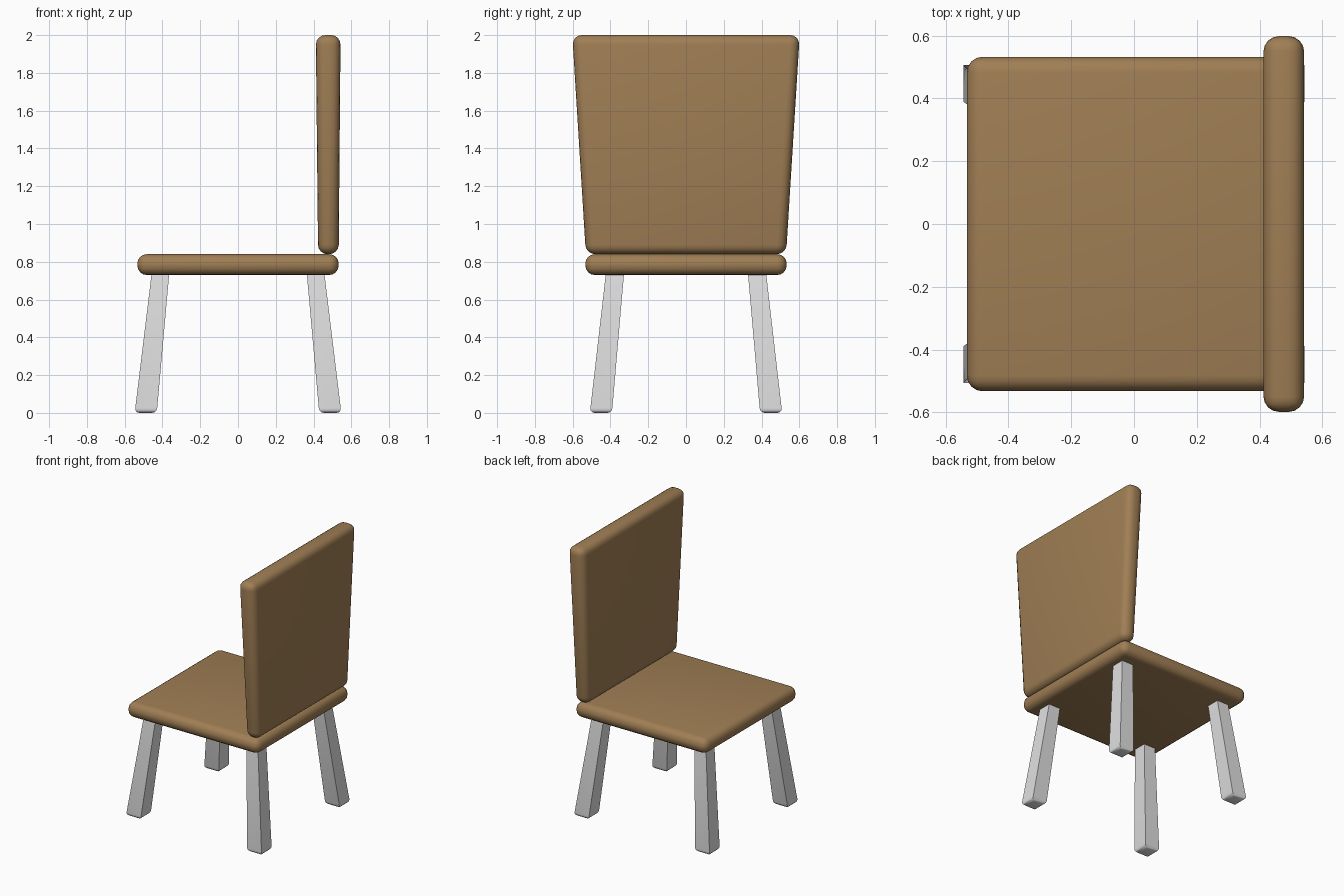
import bpy, math

if "Cube" in bpy.data.objects:
    bpy.data.objects.remove(bpy.data.objects["Cube"])


def material(name, color):
    m = bpy.data.materials.new(name)
    m.diffuse_color = (*color, 1)
    m.use_nodes = True
    m.node_tree.nodes["Principled BSDF"].inputs["Base Color"].default_value = m.diffuse_color
    return m


WOOD = material("brown wood", (0.35, 0.21, 0.09))
METAL = material("light grey", (0.75, 0.75, 0.76))


def tapered_block(name, low, high, mat, bevel, segments, only_bottom=False):
    """Six-sided block between two rectangles (x0, x1, y0, y1, z), with rounded edges."""
    verts = []
    for x0, x1, y0, y1, z in (low, high):
        verts += [(x0, y0, z), (x1, y0, z), (x1, y1, z), (x0, y1, z)]
    faces = [(3, 2, 1, 0), (4, 5, 6, 7)]
    faces += [(i, (i + 1) % 4, (i + 1) % 4 + 4, i + 4) for i in range(4)]
    mesh = bpy.data.meshes.new(name)
    mesh.from_pydata(verts, [], faces)
    mesh.materials.append(mat)
    obj = bpy.data.objects.new(name, mesh)
    bpy.context.collection.objects.link(obj)
    mod = obj.modifiers.new("rounding", 'BEVEL')
    mod.width, mod.segments = bevel, segments
    mod.limit_method = 'NONE'
    if only_bottom:
        weights = mesh.attributes.new("bevel_weight_edge", 'FLOAT', 'EDGE')
        for e in mesh.edges:
            weights.data[e.index].value = float(max(e.vertices) < 4)
        mod.limit_method = 'WEIGHT'
    # bake the rounding, then smooth the soft edges
    bpy.ops.object.select_all(action='DESELECT')
    obj.select_set(True)
    bpy.context.view_layer.objects.active = obj
    bpy.ops.object.modifier_apply(modifier=mod.name)
    bpy.ops.object.shade_smooth_by_angle(angle=math.radians(35))
    return obj


# Seat cushion board
tapered_block("seat", (-0.533, 0.533, -0.533, 0.533, 0.73),
              (-0.533, 0.533, -0.533, 0.533, 0.84), WOOD, 0.05, 4)

# Backrest, widening towards the top
tapered_block("backrest", (0.424, 0.533, -0.53, 0.53, 0.84),
              (0.412, 0.543, -0.602, 0.602, 2.0), WOOD, 0.05, 4)

# Four splayed, tapered legs with rounded feet
for sx, x_name in ((-1, "front"), (1, "rear")):
    for sy, y_name in ((-1, "right"), (1, "left")):
        def rect(x_in, x_out, y_in, y_out, z):
            xs = sorted((sx * x_in, sx * x_out))
            ys = sorted((sy * y_in, sy * y_out))
            return (*xs, *ys, z)
        tapered_block(f"{x_name}_{y_name}_leg",
                      rect(0.43, 0.547, 0.392, 0.509, 0.0),
                      rect(0.364, 0.457, 0.328, 0.424, 0.74),
                      METAL, 0.025, 3, only_bottom=True)
